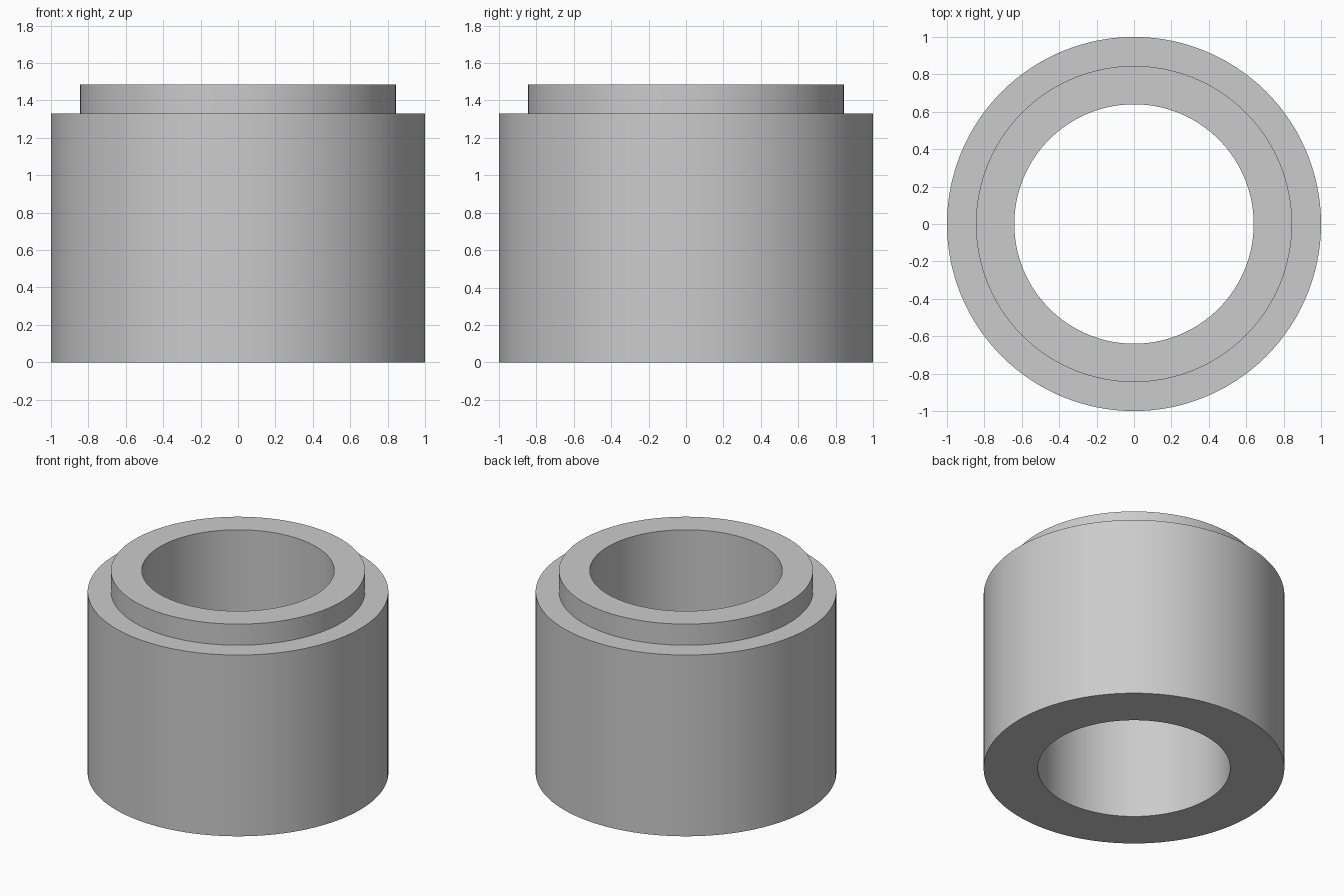
import bpy, bmesh, math

SEGMENTS = 128
OUTER, LIP, BORE = 1.0, 0.845, 0.64
SHOULDER, TOP = 1.33, 1.485

cube = bpy.data.objects.get("Cube")
if cube:
    bpy.data.objects.remove(cube, do_unlink=True)

# Plain grey material
grey = bpy.data.materials.new("light_grey")
grey.use_nodes = True
colour = (0.6, 0.6, 0.6, 1)
grey.diffuse_color = colour
grey.node_tree.nodes["Principled BSDF"].inputs["Base Color"].default_value = colour

# Closed wall section turned about z: outer wall, shoulder, lip, bore
section = [(BORE, 0), (OUTER, 0), (OUTER, SHOULDER),
           (LIP, SHOULDER), (LIP, TOP), (BORE, TOP)]
bm = bmesh.new()
verts = [bm.verts.new((r, 0, z)) for r, z in section]
edges = [bm.edges.new((v, verts[i - 1])) for i, v in enumerate(verts)]
bmesh.ops.spin(bm, geom=verts + edges, cent=(0, 0, 0), axis=(0, 0, 1),
               angle=math.tau, steps=SEGMENTS)
bmesh.ops.remove_doubles(bm, verts=bm.verts, dist=0.0001)
bmesh.ops.recalc_face_normals(bm, faces=bm.faces)

mesh = bpy.data.meshes.new("stepped_bushing")
bm.to_mesh(mesh)
bm.free()
mesh.materials.append(grey)
bushing = bpy.data.objects.new("stepped_bushing", mesh)
bpy.context.collection.objects.link(bushing)

# Smooth walls, sharp rims
bpy.ops.object.select_all(action='DESELECT')
bushing.select_set(True)
bpy.context.view_layer.objects.active = bushing
bpy.ops.object.shade_smooth_by_angle(angle=math.radians(30))
